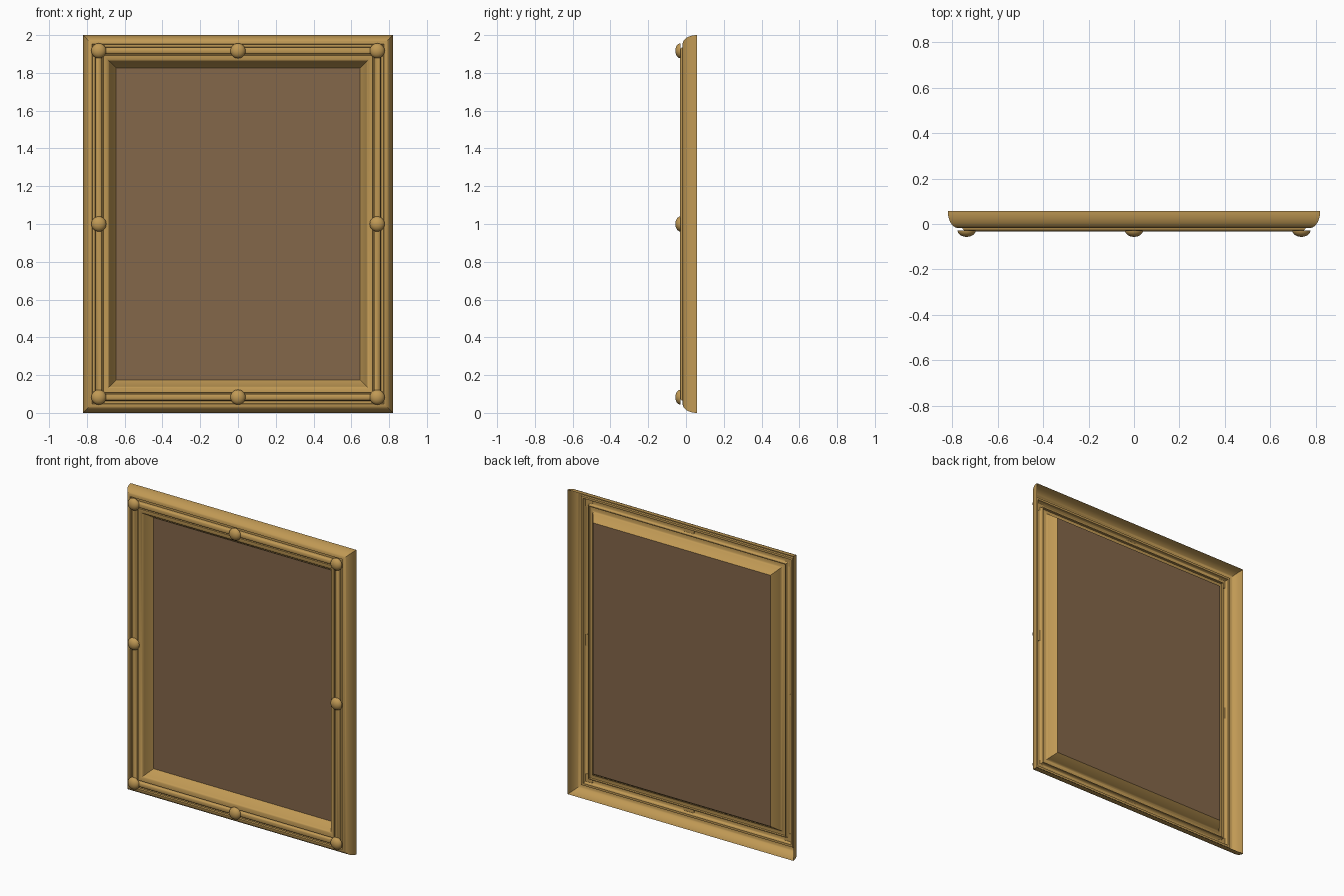
import bpy
import bmesh
from math import sin, cos, pi, radians
from mathutils import Matrix

cube = bpy.data.objects.get("Cube")
if cube:
    bpy.data.objects.remove(cube, do_unlink=True)

HALF_W, HALF_H = 0.82, 1.0
BACK, FACE, PANEL_Y = 0.057, -0.018, 0.045
STUD_INSET, LIP_INSET = 0.083, 0.175


def make_material(name, rgb):
    mat = bpy.data.materials.new(name)
    mat.use_nodes = True
    color = (*rgb, 1.0)
    mat.diffuse_color = color
    mat.node_tree.nodes["Principled BSDF"].inputs["Base Color"].default_value = color
    return mat


def make_object(name, bm, mat, smooth=True):
    mesh = bpy.data.meshes.new(name)
    bm.to_mesh(mesh)
    bm.free()
    mesh.materials.append(mat)
    obj = bpy.data.objects.new(name, mesh)
    bpy.context.collection.objects.link(obj)
    if smooth:
        bpy.ops.object.select_all(action="DESELECT")
        obj.select_set(True)
        bpy.context.view_layer.objects.active = obj
        bpy.ops.object.shade_smooth_by_angle(angle=radians(35))
    return obj


def arc(center, radii, start, end, steps):
    """Elliptical arc of (inset, y) points, angles in degrees."""
    angles = [radians(start + (end - start) * i / steps) for i in range(steps + 1)]
    return [(center[0] + radii[0] * cos(a), center[1] + radii[1] * sin(a)) for a in angles]


def corners(inset, y):
    w, h = HALF_W - inset, HALF_H - inset
    return [(sx * w, y, 1 + sz * h) for sx, sz in ((-1, -1), (1, -1), (1, 1), (-1, 1))]


gold = make_material("gold", (0.53, 0.32, 0.09))
brown = make_material("brown", (0.23, 0.135, 0.068))

# Moulding profile from the outer back edge to the inner lip
profile = arc((0.047, BACK), (0.047, BACK - FACE), 180, 270, 10)
profile += [(0.05, -0.008), (0.064, -0.008)]
profile += arc((STUD_INSET, -0.016), (0.018, 0.016), 180, 360, 10)
profile += [(0.101, -0.008), (0.106, -0.008)]
profile += arc((0.107, -0.003), (0.033, 0.018), 270, 360, 6)
profile += [(LIP_INSET, PANEL_Y)]

# Mitred frame swept around the rectangle, open at the back
bm = bmesh.new()
rings = [[bm.verts.new(c) for c in corners(*p)] for p in profile]
for outer, inner in zip(rings, rings[1:]):
    for i in range(4):
        j = (i + 1) % 4
        bm.faces.new((outer[i], outer[j], inner[j], inner[i]))
make_object("frame_moulding", bm, gold)

# Backing panel held by the lip
bm = bmesh.new()
bm.faces.new([bm.verts.new(c) for c in corners(LIP_INSET, PANEL_Y)])
make_object("panel", bm, brown, smooth=False)

# Domed studs at the corners and the middle of each side
for sz, row in ((-1, "bottom"), (0, "middle"), (1, "top")):
    for sx, col in ((-1, "right"), (0, "centre"), (1, "left")):
        if sx == 0 and sz == 0:
            continue
        bm = bmesh.new()
        bmesh.ops.create_uvsphere(bm, u_segments=24, v_segments=12, radius=0.04,
                                  matrix=Matrix.Rotation(pi / 2, 4, "X"))
        cut = bmesh.ops.bisect_plane(bm, geom=bm.verts[:] + bm.edges[:] + bm.faces[:],
                                     plane_co=(0, 0, 0), plane_no=(0, 1, 0),
                                     dist=1e-5, clear_outer=True)
        bmesh.ops.holes_fill(bm, edges=[e for e in bm.edges if e.is_boundary], sides=0)
        bmesh.ops.recalc_face_normals(bm, faces=bm.faces[:])
        bmesh.ops.scale(bm, vec=(1, 0.72, 1), verts=bm.verts[:])
        stud = make_object(f"stud_{row}_{col}", bm, gold)
        stud.location = (sx * (HALF_W - STUD_INSET), -0.028, 1 + sz * (HALF_H - STUD_INSET))
